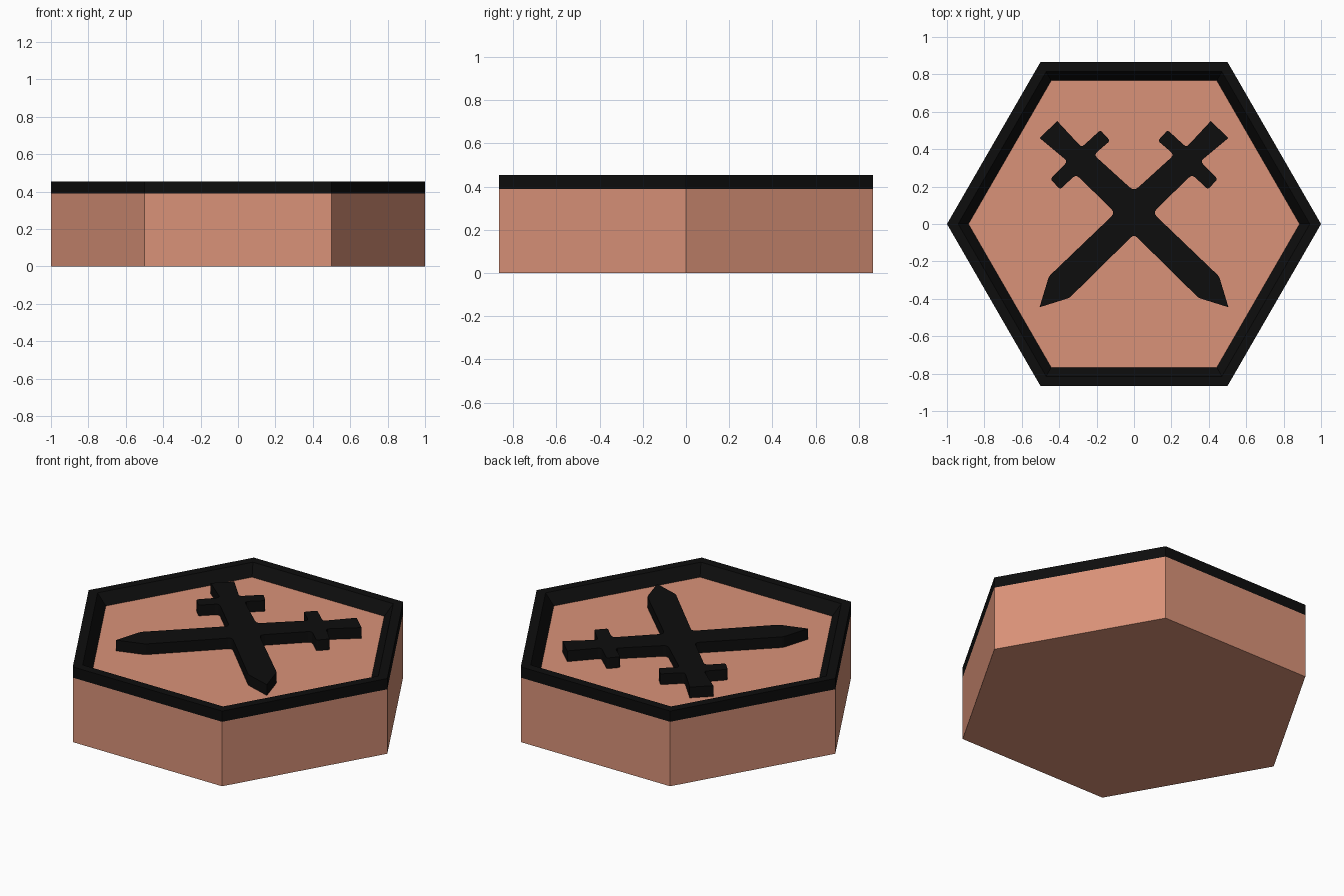
import bpy, bmesh, math
from mathutils import Vector

if "Cube" in bpy.data.objects:
    bpy.data.objects.remove(bpy.data.objects["Cube"])

FLOOR, TOP = 0.39, 0.455


def material(name, rgb):
    m = bpy.data.materials.new(name)
    m.diffuse_color = (*rgb, 1)
    m.use_nodes = True
    m.node_tree.nodes["Principled BSDF"].inputs["Base Color"].default_value = m.diffuse_color
    return m


def finish(bm, name, mat):
    bmesh.ops.recalc_face_normals(bm, faces=bm.faces)
    me = bpy.data.meshes.new(name)
    bm.to_mesh(me)
    bm.free()
    me.materials.append(mat)
    ob = bpy.data.objects.new(name, me)
    bpy.context.collection.objects.link(ob)
    return ob


def prism(name, outline, z0, z1, mat):
    bm = bmesh.new()
    face = bm.faces.new([bm.verts.new((x, y, z0)) for x, y in outline])
    ext = bmesh.ops.extrude_face_region(bm, geom=[face], use_keep_orig=True)
    verts = [g for g in ext["geom"] if isinstance(g, bmesh.types.BMVert)]
    bmesh.ops.translate(bm, verts=verts, vec=(0, 0, z1 - z0))
    return finish(bm, name, mat)


def hexagon(r):
    return [(r * math.cos(math.radians(60 * i)), r * math.sin(math.radians(60 * i)))
            for i in range(6)]


def round_corners(points, steps=3):
    """Replace each (x, y, radius) corner with a small curve."""
    out = []
    n = len(points)
    for i, (x, y, r) in enumerate(points):
        p = Vector((x, y))
        if r == 0:
            out.append(p)
            continue
        a = p + (Vector(points[i - 1][:2]) - p).normalized() * r
        b = p + (Vector(points[(i + 1) % n][:2]) - p).normalized() * r
        for k in range(steps + 1):
            t = k / steps
            out.append(a * (1 - t) ** 2 + p * 2 * t * (1 - t) + b * t * t)
    return out


clay = material("clay", (0.70, 0.29, 0.19))
black = material("black", (0.004, 0.004, 0.004))

# Hexagonal tile body
prism("tile_base", hexagon(1.0), 0, FLOOR, clay)

# Raised rim with an inner bevel down to the tile face
bm = bmesh.new()
section = [(1.0, FLOOR), (1.0, TOP), (0.94, TOP), (0.885, FLOOR)]
rings = [[bm.verts.new((x, y, z)) for x, y in hexagon(r)] for r, z in section]
for a, b in zip(rings, rings[1:] + rings[:1]):
    for i in range(6):
        j = (i + 1) % 6
        bm.faces.new((a[i], a[j], b[j], b[i]))
finish(bm, "rim", black)

# Crossed swords: right half of the outline from top notch to bottom notch
half = [(0.0, 0.175, 0.03),
        (0.215, 0.37, 0.025), (0.128, 0.445, 0.012), (0.18, 0.502, 0.012),
        (0.28, 0.41, 0.02), (0.41, 0.55, 0),
        (0.505, 0.46, 0), (0.355, 0.335, 0.02),
        (0.447, 0.24, 0.012), (0.395, 0.185, 0.012), (0.31, 0.265, 0.025),
        (0.10, 0.06, 0.03), (0.455, -0.28, 0.015),
        (0.505, -0.445, 0), (0.345, -0.395, 0.015),
        (0.0, -0.055, 0.025)]
mirrored = [(-x, y, r) for x, y, r in reversed(half[1:-1])]
prism("crossed_swords", round_corners(half + mirrored), FLOOR, TOP, black)
